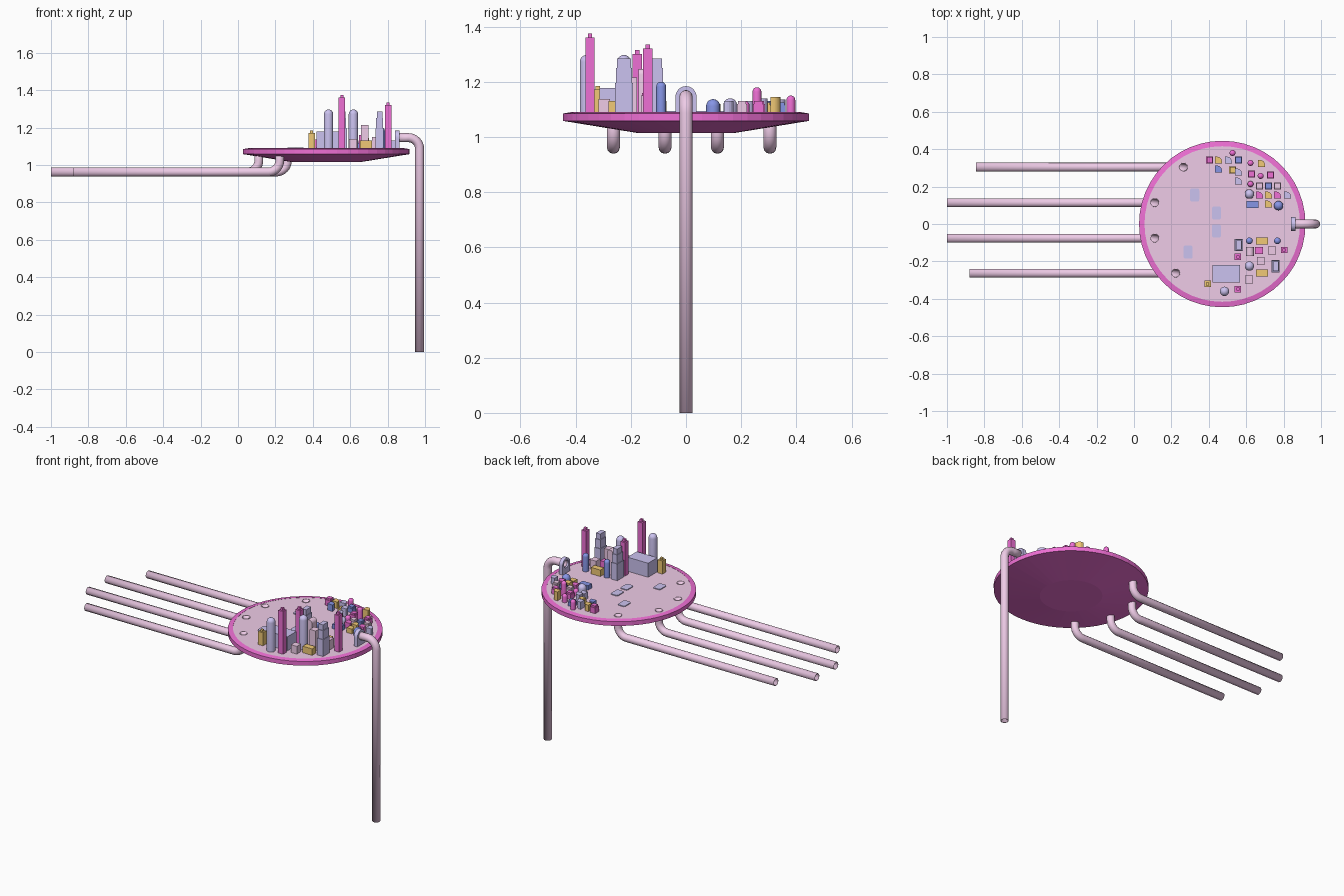
import bpy, bmesh, math
from mathutils import Vector

if "Cube" in bpy.data.objects:
    bpy.data.objects.remove(bpy.data.objects["Cube"])

COL = {'pink': (.86, .60, .80), 'mag': (.86, .16, .66), 'lav': (.60, .54, .87),
       'blue': (.24, .30, .79), 'org': (.88, .59, .18)}
MAT = {}
for k, c in COL.items():
    MAT[k] = bpy.data.materials.new(k)
    MAT[k].diffuse_color = (*c, 1)
DECK = 1.089


def finish(name, bm, *mats, smooth=False):
    bmesh.ops.remove_doubles(bm, verts=bm.verts, dist=1e-5)
    bmesh.ops.recalc_face_normals(bm, faces=bm.faces)
    me = bpy.data.meshes.new(name)
    bm.to_mesh(me)
    bm.free()
    ob = bpy.data.objects.new(name, me)
    bpy.context.collection.objects.link(ob)
    for m in mats:
        me.materials.append(MAT[m])
    bpy.ops.object.select_all(action='DESELECT')
    bpy.context.view_layer.objects.active = ob
    ob.select_set(True)
    if smooth:
        bpy.ops.object.shade_smooth_by_angle(angle=math.radians(35))
    return ob


def add_prism(bm, pts, z0, z1):
    f = bm.faces.new([bm.verts.new((x, y, z0)) for x, y in pts])
    r = bmesh.ops.extrude_face_region(bm, geom=[f], use_keep_orig=True)
    for v in r['geom']:
        if isinstance(v, bmesh.types.BMVert):
            v.co.z = z1


def rect(x, y, w, d):
    return [(x - w/2, y - d/2), (x + w/2, y - d/2), (x + w/2, y + d/2), (x - w/2, y + d/2)]


def lathe(name, prof, x, y, mats, n=20, smooth=True):
    bm = bmesh.new()
    vs = [bm.verts.new((r, 0, z)) for r, z in prof]
    es = [bm.edges.new(p) for p in zip(vs, vs[1:])]
    bmesh.ops.spin(bm, geom=vs + es, cent=(0, 0, 0), axis=(0, 0, 1), angle=math.tau, steps=n)
    bmesh.ops.translate(bm, verts=bm.verts, vec=(x, y, 0))
    return finish(name, bm, *mats, smooth=smooth)


def block(name, x, y, w, d, top, mat):
    bm = bmesh.new()
    add_prism(bm, rect(x, y, w, d), DECK, top)
    return finish(name, bm, mat)


def stepped(name, x, y, steps, mat):
    """Stack of boxes: (width, depth, top)."""
    bm, z = bmesh.new(), DECK
    for w, d, top in steps:
        add_prism(bm, rect(x, y, w, d), z, top)
        z = top - .0005
    return finish(name, bm, mat)


def dome(name, x, y, r, top, mat):
    arc = [(r * math.cos(i*math.pi/12), top - r + r * math.sin(i*math.pi/12)) for i in range(7)]
    return lathe(name, [(0, DECK), (r, DECK)] + arc, x, y, [mat])


def corner(name, x, y, s, top, mat):
    """Square block with one rounded plan corner."""
    h = s / 2
    arc = [(x - h*.4 + h*1.4*math.cos(i*math.pi/10), y - h*.4 + h*1.4*math.sin(i*math.pi/10)) for i in range(6)]
    bm = bmesh.new()
    add_prism(bm, [(x - h, y - h), (x + h, y - h)] + arc + [(x - h, y + h)], DECK, top)
    return finish(name, bm, mat)


def pipe(name, pts, r, mat):
    """Open tube swept along a path."""
    cu = bpy.data.curves.new(name, 'CURVE')
    cu.dimensions, cu.bevel_depth, cu.bevel_resolution = '3D', r, 4
    sp = cu.splines.new('POLY')
    sp.points.add(len(pts) - 1)
    for p, c in zip(sp.points, pts):
        p.co = (*c, 1)
    ob = bpy.data.objects.new(name, cu)
    bpy.context.collection.objects.link(ob)
    cu.materials.append(MAT[mat])
    bpy.ops.object.select_all(action='DESELECT')
    bpy.context.view_layer.objects.active = ob
    ob.select_set(True)
    bpy.ops.object.convert(target='MESH')
    bpy.ops.object.shade_smooth_by_angle(angle=math.radians(35))
    ob = bpy.context.object
    m = ob.modifiers.new('wall', 'SOLIDIFY')
    m.thickness, m.offset = .003, -1


# platform: shallow dish with a raised rim and pink deck
CX = .472
plat = lathe('platform', [(0, 1.015), (.18, 1.015), (.445, 1.058), (.445, 1.085),
                          (.416, 1.09), (.416, DECK), (0, DECK)], CX, 0, ['mag', 'pink'], 48, False)
for p in plat.data.polygons:
    c = p.center
    if c.z > DECK - .0005 and math.hypot(c.x - CX, c.y) < .41:
        p.material_index = 1

# drain pipes and their holes through the deck
drains = [(.264, .304, -.845), (.111, .114, -1), (.111, -.076, -1), (.223, -.263, -.88)]
R, B, ZP = .0235, .06, .9625
bm = bmesh.new()
for x, y, end in drains:
    add_prism(bm, [(x + .022*math.cos(i*math.tau/16), y + .022*math.sin(i*math.tau/16)) for i in range(16)], .9, 1.2)
cut = finish('hole_cutter', bm)
cut.hide_render = True
m = plat.modifiers.new('holes', 'BOOLEAN')
m.operation, m.object, m.solver = 'DIFFERENCE', cut, 'EXACT'
bpy.context.view_layer.objects.active = plat
bpy.ops.object.modifier_apply(modifier='holes')
bpy.data.objects.remove(cut)
for k, (x, y, end) in enumerate(drains):
    bend = [(x - B + B*math.cos(a), y, ZP + B - B*math.sin(a)) for a in [i*math.pi/16 for i in range(9)]]
    pipe(f'drain_pipe_{k}', [(x, y, 1.092)] + bend + [(end, y, ZP)], R, 'pink')

# supply pipe rising from the ground
XS, ZS = .971, 1.146
bend = [(XS - B + B*math.cos(a), 0, ZS - B + B*math.sin(a)) for a in [i*math.pi/16 for i in range(9)]]
pipe('supply_pipe', [(XS, 0, 0)] + bend + [(.85, 0, ZS)], .024, 'pink')

# arched gate around the supply outlet
bm = bmesh.new()
ring = []
for i in range(32):
    a = i * math.tau / 32
    c, s = math.cos(a), math.sin(a)
    k = 1 if s >= 0 else 1 / max(abs(c), abs(s) * .038 / (ZS - DECK))
    ring.append(((.0235*c, ZS + .0235*s), (.038*c*k, ZS + .038*s*k)))
for (a, b), (c, d) in zip(ring, ring[1:] + ring[:1]):
    q = [[bm.verts.new((x, p[0], p[1])) for p in (a, b, d, c)] for x in (.84, .864)]
    bm.faces.new(q[0])
    bm.faces.new(q[1])
    for i in (1, 3):
        j = (i + 1) % 4
        bm.faces.new((q[0][i], q[0][j], q[1][j], q[1][i]))
finish('outlet_gate', bm, 'lav', smooth=True)

# flat hatches on the open side of the deck
for k, (x, y) in enumerate([(.324, .155), (.441, .059), (.441, -.037), (.289, -.15)]):
    bm = bmesh.new()
    pts = [(x + sx*.014 + .011*math.cos(a), y + sy*.024 + .011*math.sin(a))
           for q, (sx, sy) in enumerate([(1, 1), (-1, 1), (-1, -1), (1, -1)])
           for a in [(q + t/3) * math.pi/2 for t in range(4)]]
    add_prism(bm, pts, DECK - .002, 1.094)
    finish(f'hatch_{k}', bm, 'lav')

# tall district: spires with small caps
for k, (x, y, top) in enumerate([(.555, -.348, 1.36), (.555, -.176, 1.30), (.803, -.139, 1.32)]):
    stepped(f'spire_{k}', x, y, [(.034, .034, top), (.016, .016, top + .015)], 'mag')
stepped('orange_tower', .394, -.32, [(.034, .034, 1.172), (.016, .016, 1.184)], 'org')
# setback towers
for k, (x, y, t) in enumerate([(.56, -.112, 1.285), (.757, -.225, 1.285)]):
    stepped(f'setback_tower_{k}', x, y, [(.043, .066, t - .09), (.037, .058, t - .035), (.03, .05, t)], 'lav')
# domed towers
for k, (x, y, r, top, c) in enumerate([(.484, -.36, .025, 1.297, 'lav'), (.617, -.225, .025, 1.297, 'lav'),
                                       (.617, -.09, .018, 1.2, 'blue'), (.767, -.09, .018, 1.2, 'blue')]):
    dome(f'domed_tower_{k}', x, y, r, top, c)
# plain blocks
for k, b in enumerate([(.493, -.267, .145, .093, 1.178, 'lav'), (.614, -.296, .042, .042, 1.138, 'pink'),
                       (.678, -.198, .042, .042, 1.215, 'pink'), (.668, -.142, .042, .036, 1.16, 'mag'),
                       (.737, -.142, .042, .042, 1.15, 'pink'), (.684, -.09, .066, .038, 1.13, 'org'),
                       (.684, -.262, .066, .038, 1.13, 'org')]):
    block(f'block_{k}', *b)
# vaulted block
bm = bmesh.new()
prof = [(.599, DECK), (.641, DECK)] + [(.62 + .021*math.cos(i*math.pi/10), 1.226 + .021*math.sin(i*math.pi/10)) for i in range(11)]
f = bm.faces.new([bm.verts.new((x, -.172, z)) for x, z in prof])
r = bmesh.ops.extrude_face_region(bm, geom=[f], use_keep_orig=True)
bmesh.ops.translate(bm, verts=[v for v in r['geom'] if isinstance(v, bmesh.types.BMVert)], vec=(0, .05, 0))
finish('vaulted_block', bm, 'pink', smooth=True)

# low district: small houses
houses = [(.404, .342, 'mag', 1.135), (.559, .342, 'blue', 1.125), (.527, .289, 'org', 1.125),
          (.628, .267, 'mag', 1.13), (.73, .262, 'mag', 1.13), (.671, .203, 'pink', 1.125),
          (.719, .203, 'blue', 1.13), (.767, .203, 'pink', 1.13)]
for k, (x, y, c, t) in enumerate(houses):
    stepped(f'house_{k}', x, y, [(.037, .037, t - .01), (.03, .03, t)], c)
corners = [(.452, .342, 'org', 1.13), (.505, .342, 'lav', 1.135), (.452, .294, 'blue', 1.13),
           (.559, .278, 'lav', 1.14), (.682, .324, 'org', 1.145), (.559, .23, 'lav', 1.13),
           (.671, .155, 'mag', 1.125), (.719, .155, 'org', 1.125), (.767, .155, 'mag', 1.125),
           (.821, .155, 'lav', 1.13), (.719, .107, 'org', 1.12)]
for k, (x, y, c, t) in enumerate(corners):
    corner(f'corner_house_{k}', x, y, .036, t, c)
huts = [(.527, .38, .016, 1.15, 'mag'), (.623, .326, .016, 1.14, 'mag'), (.677, .257, .016, 1.18, 'mag'),
        (.623, .214, .016, 1.13, 'mag'), (.617, .16, .025, 1.14, 'lav'), (.773, .098, .025, 1.137, 'blue')]
for k, h in enumerate(huts):
    dome(f'domed_hut_{k}', *h)
block('long_house', .634, .104, .064, .038, 1.118, 'blue')

for m in bpy.data.materials:
    if m.users and not m.is_grease_pencil:
        m.use_nodes = True
        m.node_tree.nodes["Principled BSDF"].inputs["Base Color"].default_value = m.diffuse_color
